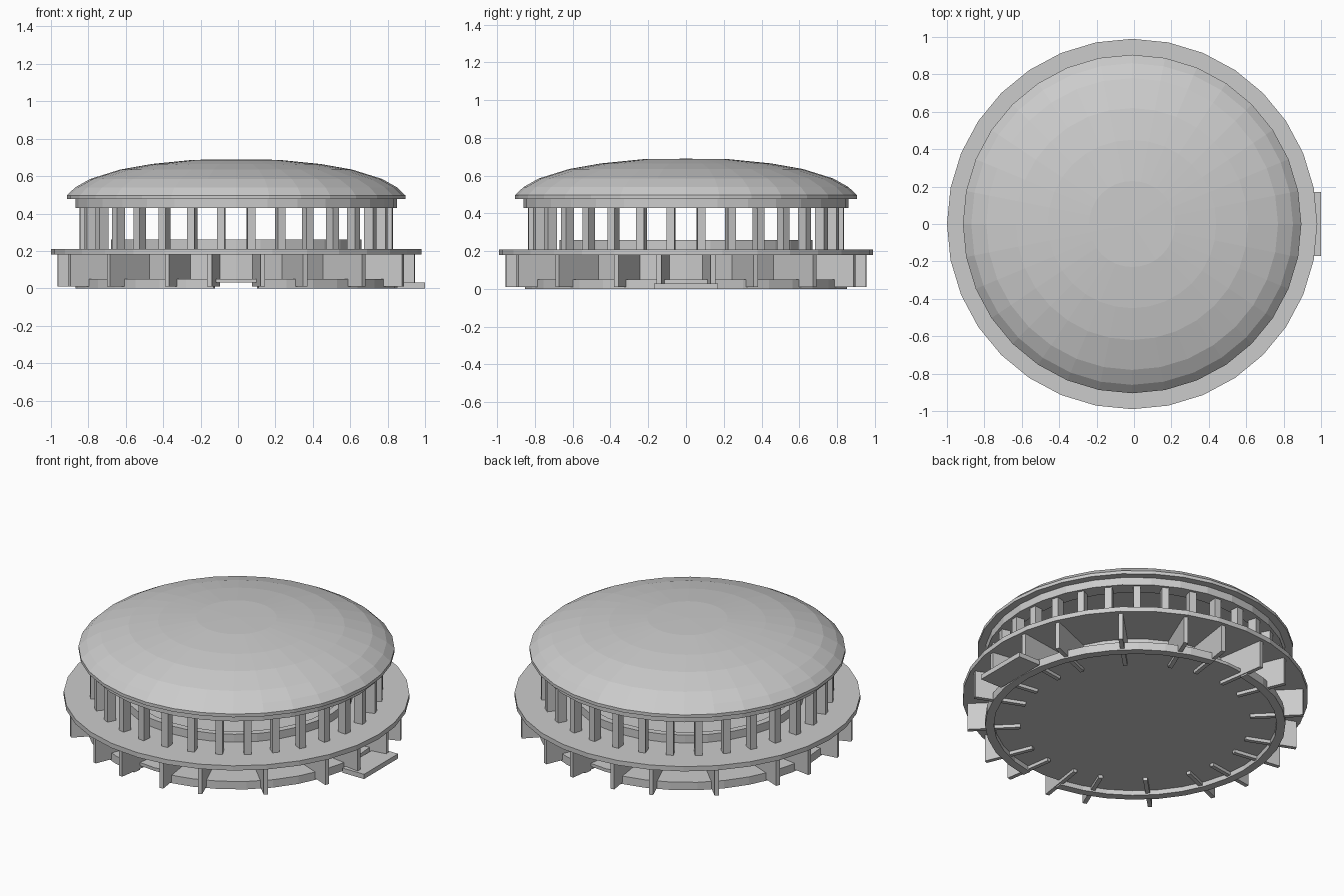
import bpy, bmesh
from math import sin, cos, pi, radians

if "Cube" in bpy.data.objects:
    bpy.data.objects.remove(bpy.data.objects["Cube"])

SEG = 32
CX = -0.01  # the round body sits a touch left of the side step


def finish(name, bm):
    bmesh.ops.remove_doubles(bm, verts=bm.verts, dist=1e-5)
    bmesh.ops.recalc_face_normals(bm, faces=bm.faces)
    mesh = bpy.data.meshes.new(name)
    bm.to_mesh(mesh)
    bm.free()
    ob = bpy.data.objects.new(name, mesh)
    bpy.context.collection.objects.link(ob)
    return ob


def lathe(name, profile, closed=False, start=0.0, sweep=2 * pi, seg=SEG):
    """Revolve an (r, z) profile; closed profiles on partial sweeps get end caps."""
    bm = bmesh.new()
    rings = []
    for i in range(seg + 1):
        a = start + sweep * i / seg
        rings.append([bm.verts.new((CX + r * cos(a), r * sin(a), z)) for r, z in profile])
    n = len(profile)
    for p, q in zip(rings, rings[1:]):
        for j in range(n if closed else n - 1):
            k = (j + 1) % n
            loop = [p[j], q[j], q[k], p[k]]
            if profile[j][0] == 0:
                loop = [p[j], q[k], p[k]]
            elif profile[k][0] == 0:
                loop = [p[j], q[j], p[k]]
            bm.faces.new(loop)
    if closed and sweep < 2 * pi - 1e-4:
        bm.faces.new(rings[0])
        bm.faces.new(rings[-1])
    return finish(name, bm)


def ring(name, r0, r1, z0, z1, **kw):
    return lathe(name, [(r0, z0), (r1, z0), (r1, z1), (r0, z1)], True, **kw)


def disc(name, r, z0, z1):
    return lathe(name, [(0, z0), (r, z0), (r, z1), (0, z1)])


def radial_blocks(name, angles, r0, r1, width, z0, z1):
    """Upright blocks pointing outward at the given angles."""
    bm = bmesh.new()
    for a in angles:
        vs = []
        for z in (z0, z1):
            for r, t in ((r0, -1), (r1, -1), (r1, 1), (r0, 1)):
                w = t * width / 2
                vs.append(bm.verts.new((CX + r * cos(a) - w * sin(a),
                                        r * sin(a) + w * cos(a), z)))
        for f in ((0, 1, 2, 3), (4, 5, 6, 7), (0, 1, 5, 4),
                  (1, 2, 6, 5), (2, 3, 7, 6), (3, 0, 4, 7)):
            bm.faces.new([vs[i] for i in f])
    return finish(name, bm)


# Base: floor plate and a kerb with gaps at front and back
disc("base_floor", 0.82, 0.03, 0.05)
gap = radians(8)
for label, start in (("right", -pi / 2), ("left", pi / 2)):
    ring("base_kerb_" + label, 0.81, 0.86, 0.0, 0.05,
         start=start + gap, sweep=pi - 2 * gap, seg=16)

# Inner drum wall rising through the deck
ring("drum_wall", 0.63, 0.67, 0.05, 0.26)

# Deck
ring("deck", 0.66, 0.99, 0.18, 0.21)

# Fins below the deck: single ones, and pairs flanking the four entrances
fin_angles = []
for i in range(16):
    a = i * pi / 8
    fin_angles += [a - radians(8.5), a + radians(8.5)] if i % 4 == 0 else [a]
radial_blocks("fins", fin_angles, 0.66, 0.965, 0.025, 0.01, 0.18)

# Columns above the deck
radial_blocks("columns", [(i + 0.5) * pi / 16 for i in range(32)],
              0.785, 0.84, 0.042, 0.21, 0.435)

# Beam under the roof
ring("roof_beam", 0.77, 0.86, 0.43, 0.48)

# Shallow domed roof, closed underneath
lathe("roof", [(0, 0.69), (0.23, 0.687), (0.45, 0.665), (0.62, 0.635), (0.78, 0.585),
               (0.86, 0.54), (0.905, 0.497), (0.905, 0.477), (0, 0.477)])

# Entrance step on the right side
bpy.ops.mesh.primitive_cube_add(size=1, location=(0.925, 0, 0.015))
step = bpy.context.object
step.name = "side_step"
step.scale = (0.15, 0.34, 0.03)
